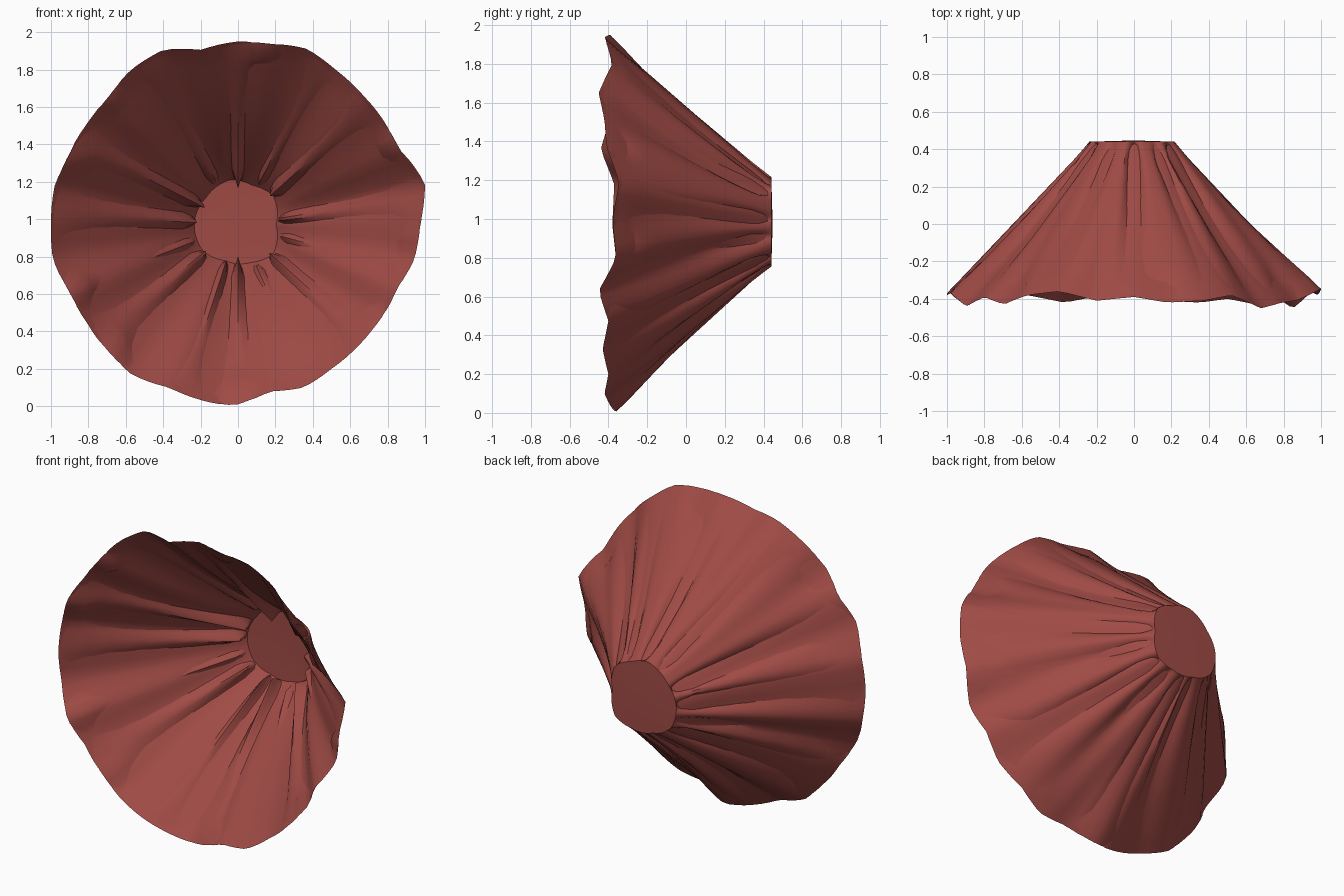
import bpy, bmesh, math

if "Cube" in bpy.data.objects:
    bpy.data.objects.remove(bpy.data.objects["Cube"])

CZ = 0.97          # height of the cone axis
N = 120            # columns around the axis

# rim outline seen from the front: x, z, depth y
RIM = [(1.0, 1.19, -.345), (.87, 1.37, -.41), (.79, 1.51, -.42), (.68, 1.65, -.45), (.52, 1.8, -.38),
       (.37, 1.91, -.41), (.18, 1.94, -.42), (0, 1.95, -.39), (-.2, 1.905, -.41), (-.4, 1.905, -.36),
       (-.57, 1.8, -.38), (-.7, 1.65, -.43), (-.8, 1.52, -.39), (-.9, 1.36, -.44), (-.98, 1.18, -.37),
       (-1.0, .97, -.38), (-.99, .79, -.36), (-.9, .6, -.44), (-.81, .45, -.39), (-.57, .17, -.38),
       (-.37, .1, -.42), (-.02, 0, -.355), (.17, .08, -.41), (.35, .1, -.42), (.5, .2, -.40),
       (.65, .33, -.43), (.77, .47, -.40), (.85, .63, -.45), (.95, .8, -.36), (.98, 1.0, -.38)]

# narrow end outline: angle, radius
CAP = [(0, .21), (40, .25), (70, .23), (100, .25), (140, .23), (175, .24), (215, .24), (250, .21),
       (290, .22), (320, .25)]

# pleats: angle, depth, half width in degrees
PLEATS = [(90, .12, 5), (42, .09, 7), (62, .06, 5), (8, .08, 6), (-15, .06, 6), (-42, .09, 6), (-90, .12, 5),
          (-108, .09, 5), (-140, .09, 7), (176, .10, 7), (152, .11, 6), (118, .06, 6), (200, .06, 6),
          (-65, .06, 6)]
# small creases close to the rim
RIM_FOLDS = [82, 135, 160, 202, 226, 270, 325, 355, 28]


def cyclic(table, a):
    """Linear lookup in a table of (angle, values...) that wraps at 360."""
    t = sorted(table)
    t = [(t[-1][0] - 360,) + tuple(t[-1][1:])] + t + [(t[0][0] + 360,) + tuple(t[0][1:])]
    for p, q in zip(t, t[1:]):
        if p[0] <= a <= q[0]:
            f = (a - p[0]) / max(q[0] - p[0], 1e-6)
            return [u + (v - u) * f for u, v in zip(p[1:], q[1:])]


RIM_POLAR = [(math.degrees(math.atan2(z - CZ, x)) % 360, math.hypot(x, z - CZ), y) for x, z, y in RIM]


def bump(a, c, w):
    d = (a - c + 180) % 360 - 180
    return math.exp(-(d / w) ** 2)


def pleat_depth(a, t):
    fade = min(1, t / 0.12) * max(0, 1 - t) ** 0.7 * 1.25
    d = sum(p[1] * bump(a, p[0], p[2]) for p in PLEATS) * fade
    near_rim = max(0, 1 - abs(t - 0.93) / 0.09)
    return d + 0.045 * near_rim * sum(bump(a, c, 4) for c in RIM_FOLDS)


STEPS = [0, .05, .12, .22, .34, .46, .6, .75, .86, .93, 1]


def layer(name, inner):
    bm = bmesh.new()
    rings = []
    for t in STEPS:
        ring = []
        for i in range(N):
            a = 360 * i / N
            rr, ry = cyclic(RIM_POLAR, a)
            rc = cyclic(CAP, a)[0]
            r = rc + (rr - rc) * t
            y = 0.44 + (ry - 0.44) * t
            if inner:
                r -= 0.035 * math.sin(math.pi * min(1, t * 1.05 + 0.02)) + 0.004
                r += 0.02 * math.sin(math.radians(a * 7)) * t * (1 - t) * 2
                y -= 0.012 * (1 - t)
            else:
                r -= pleat_depth(a, t)
            c, s = math.cos(math.radians(a)), math.sin(math.radians(a))
            ring.append(bm.verts.new((r * c, y, CZ + r * s)))
        rings.append(ring)
    tip = bm.verts.new((0, 0.435 if inner else 0.447, CZ))
    for i in range(N):
        j = (i + 1) % N
        bm.faces.new((rings[0][j], rings[0][i], tip))
        for lo, hi in zip(rings, rings[1:]):
            bm.faces.new((lo[i], lo[j], hi[j], hi[i]))
    bmesh.ops.recalc_face_normals(bm, faces=bm.faces)
    # the open shells face outward from the back, the lining faces the front
    bm.normal_update()
    bm.faces.ensure_lookup_table()
    if (bm.faces[0].normal.y > 0) == inner:
        bmesh.ops.reverse_faces(bm, faces=bm.faces)
    me = bpy.data.meshes.new(name)
    bm.to_mesh(me)
    bm.free()
    ob = bpy.data.objects.new(name, me)
    bpy.context.collection.objects.link(ob)
    me.materials.append(red)
    bpy.ops.object.select_all(action='DESELECT')
    ob.select_set(True)
    bpy.context.view_layer.objects.active = ob
    bpy.ops.object.shade_smooth_by_angle(angle=math.radians(40))
    return ob


red = bpy.data.materials.new("red_paper")
red.diffuse_color = (0.35, 0.07, 0.06, 1)
red.use_nodes = True
red.node_tree.nodes["Principled BSDF"].inputs["Base Color"].default_value = red.diffuse_color

# pleated outside and smoother lining
layer("pleated_cone", False)
layer("cone_lining", True)
